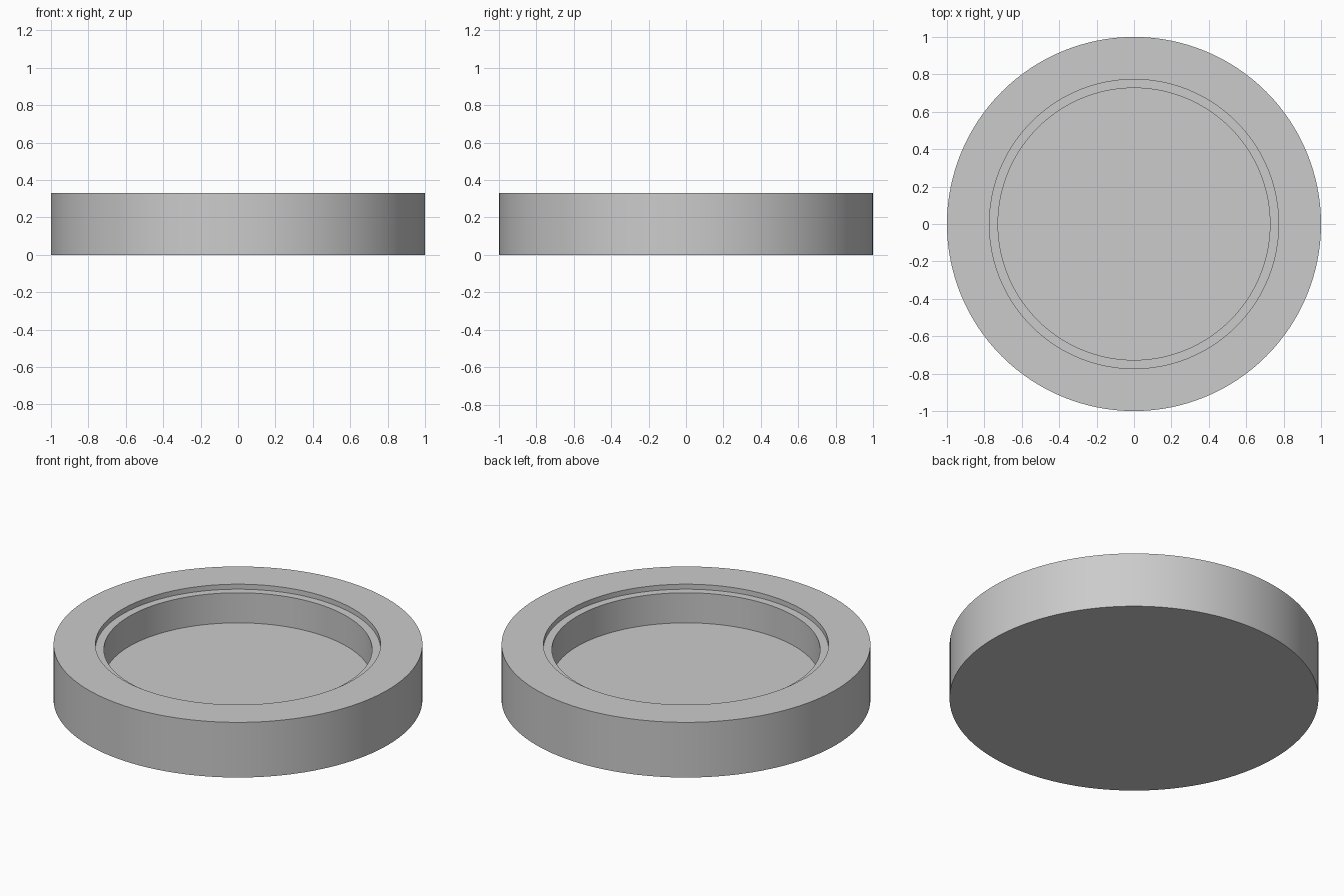
import bpy
import bmesh
import math

SEGMENTS = 128

cube = bpy.data.objects.get("Cube")
if cube:
    bpy.data.objects.remove(cube, do_unlink=True)

grey = bpy.data.materials.new("light_grey")
grey.use_nodes = True
colour = (0.6, 0.6, 0.6, 1.0)
grey.diffuse_color = colour
grey.node_tree.nodes["Principled BSDF"].inputs["Base Color"].default_value = colour

# Half section of the dish (radius, height): underside, wall, rim, ledge, floor
profile = [(1.0, 0.0), (1.0, 0.33), (0.773, 0.33),
           (0.773, 0.30), (0.727, 0.30), (0.727, 0.12)]

bm = bmesh.new()
rings = []
for radius, z in profile:
    ring = []
    for i in range(SEGMENTS):
        a = math.tau * i / SEGMENTS
        ring.append(bm.verts.new((radius * math.cos(a), radius * math.sin(a), z)))
    rings.append(ring)

# Walls, rim and ledge between neighbouring rings
for lower, upper in zip(rings, rings[1:]):
    for i in range(SEGMENTS):
        j = (i + 1) % SEGMENTS
        bm.faces.new((lower[i], lower[j], upper[j], upper[i]))

# Underside and recessed floor
bm.faces.new(rings[0][::-1])
bm.faces.new(rings[-1])

mesh = bpy.data.meshes.new("round_dish")
bm.to_mesh(mesh)
bm.free()
mesh.materials.append(grey)
dish = bpy.data.objects.new("round_dish", mesh)
bpy.context.collection.objects.link(dish)

# Smooth curved walls, sharp rims
bpy.ops.object.select_all(action="DESELECT")
dish.select_set(True)
bpy.context.view_layer.objects.active = dish
bpy.ops.object.shade_smooth_by_angle(angle=math.radians(30))
